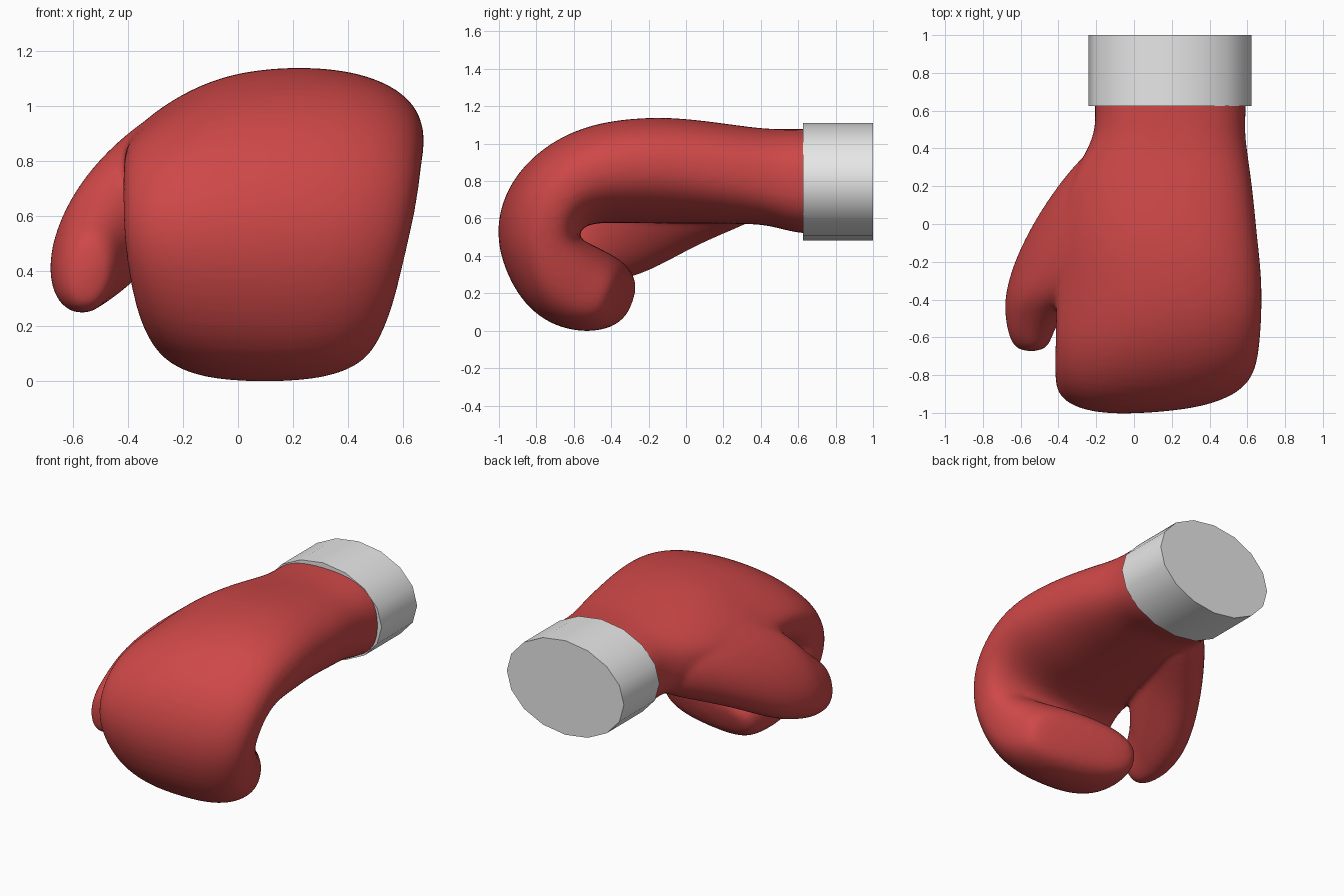
import bpy, bmesh, math
from mathutils import Vector

if "Cube" in bpy.data.objects:
    bpy.data.objects.remove(bpy.data.objects["Cube"])


def material(name, rgb):
    m = bpy.data.materials.new(name)
    m.diffuse_color = (*rgb, 1)
    m.use_nodes = True
    m.node_tree.nodes["Principled BSDF"].inputs["Base Color"].default_value = m.diffuse_color
    return m


red = material("red leather", (0.62, 0.064, 0.064))
grey = material("light grey", (0.8, 0.8, 0.8))


def ring(bm, c, a, b, power, skew=0.0, droop=0.0, n=28):
    """Superellipse ring: half axes a and b, sheared along b, drooping at outer left."""
    out = []
    for i in range(n):
        t = 2 * math.pi * i / n
        co, si = math.cos(t), math.sin(t)
        u = math.copysign(abs(co) ** (2 / power), co)
        w = math.copysign(abs(si) ** (2 / power), si)
        if u < 0 and w > 0:
            w *= 1 - droop * u * u
        out.append(bm.verts.new(c + a * u + b * (w + skew * u)))
    return out


def loft(bm, rings):
    for r, s in zip(rings, rings[1:]):
        for i in range(len(r)):
            j = (i + 1) % len(r)
            bm.faces.new((r[i], r[j], s[j], s[i]))
    bm.faces.new(rings[0])
    bm.faces.new(rings[-1])


def make_object(name, bm, mat):
    bmesh.ops.recalc_face_normals(bm, faces=bm.faces)
    me = bpy.data.meshes.new(name)
    bm.to_mesh(me)
    bm.free()
    me.materials.append(mat)
    ob = bpy.data.objects.new(name, me)
    bpy.context.collection.objects.link(ob)
    return ob


# Padded hand: sections from wrist over the knuckles to the curled fingertips
# (outer y, outer z, inner y, inner z, left x, right x, skew, droop)
hand = [
    (0.82, 1.08, 0.82, 0.51, -0.21, 0.60, 0, 0),
    (0.62, 1.08, 0.62, 0.515, -0.21, 0.595, 0, 0),
    (0.50, 1.078, 0.50, 0.545, -0.205, 0.588, 0, 0),
    (0.38, 1.085, 0.40, 0.57, -0.25, 0.60, 0, 0.1),
    (0.20, 1.11, 0.20, 0.57, -0.36, 0.63, 0.06, 0.25),
    (-0.08, 1.143, -0.05, 0.575, -0.42, 0.655, 0.1, 0.42),
    (-0.30, 1.133, -0.25, 0.575, -0.42, 0.68, 0.12, 0.46),
    (-0.50, 1.105, -0.43, 0.58, -0.415, 0.68, 0.1, 0.42),
    (-0.72, 1.02, -0.53, 0.565, -0.42, 0.67, 0, 0.3),
    (-0.92, 0.84, -0.57, 0.53, -0.42, 0.655, -0.12, 0.1),
    (-1.012, 0.60, -0.578, 0.50, -0.42, 0.63, -0.2, 0),
    (-0.99, 0.37, -0.55, 0.48, -0.405, 0.605, -0.15, 0),
    (-0.87, 0.13, -0.47, 0.445, -0.375, 0.57, -0.06, 0),
    (-0.69, 0.01, -0.38, 0.40, -0.335, 0.525, 0, 0),
    (-0.48, -0.015, -0.32, 0.35, -0.29, 0.49, 0, 0),
    (-0.35, 0.045, -0.29, 0.265, -0.24, 0.43, 0, 0),
]
bm = bmesh.new()
rings = []
for i, (oy, oz, iy, iz, x0, x1, k, d) in enumerate(hand):
    c = Vector(((x0 + x1) / 2, (oy + iy) / 2, (oz + iz) / 2))
    turn = -0.025 * max(0, i - 12)          # fingertips reach further back on the left
    rings.append(ring(bm, c, Vector(((x1 - x0) / 2, turn, 0)),
                      Vector((0, (oy - iy) / 2, (oz - iz) / 2)), 2.5 - 0.4 * d, k, d))
loft(bm, rings)

# Thumb and its web: centre, tilt from vertical in degrees, half height, half thickness
thumb = [
    (0.02, 0.47, 0.82, 45, 0.20, 0.15),
    (-0.10, 0.29, 0.80, 42, 0.27, 0.21),
    (-0.25, 0.05, 0.75, 38, 0.34, 0.195),
    (-0.39, -0.20, 0.635, 31, 0.36, 0.19),
    (-0.48, -0.38, 0.545, 25, 0.30, 0.175),
    (-0.525, -0.47, 0.475, 20, 0.235, 0.145),
    (-0.547, -0.56, 0.425, 14, 0.185, 0.12),
    (-0.545, -0.63, 0.40, 10, 0.15, 0.1),
    (-0.545, -0.675, 0.39, 10, 0.10, 0.06),
]
rings = []
for x, y, z, tilt, h, t in thumb:
    s, c = math.sin(math.radians(tilt)), math.cos(math.radians(tilt))
    rings.append(ring(bm, Vector((x, y, z)), Vector((s, 0, c)) * h,
                      Vector((-c, 0, s)) * t, 2.1))
loft(bm, rings)
glove = make_object("glove", bm, red)

# Blend hand and thumb into one smooth skin
sub = glove.modifiers.new("round", 'SUBSURF')
sub.levels = sub.render_levels = 2
skin = glove.modifiers.new("fuse", 'REMESH')
skin.mode = 'VOXEL'
skin.voxel_size = 0.016
skin.use_smooth_shade = True
soft = glove.modifiers.new("soften", 'SMOOTH')
soft.factor = 0.5
soft.iterations = 10

# Wrist cuff: capped oval band
bm = bmesh.new()
loft(bm, [ring(bm, Vector((0.19, y, 0.797)), Vector((0.432, 0, 0)),
               Vector((0, 0, 0.314)), 2, n=16) for y in (0.625, 1.0)])
cuff = make_object("cuff", bm, grey)
bpy.context.view_layer.objects.active = cuff
cuff.select_set(True)
bpy.ops.object.shade_smooth_by_angle(angle=math.radians(35))
